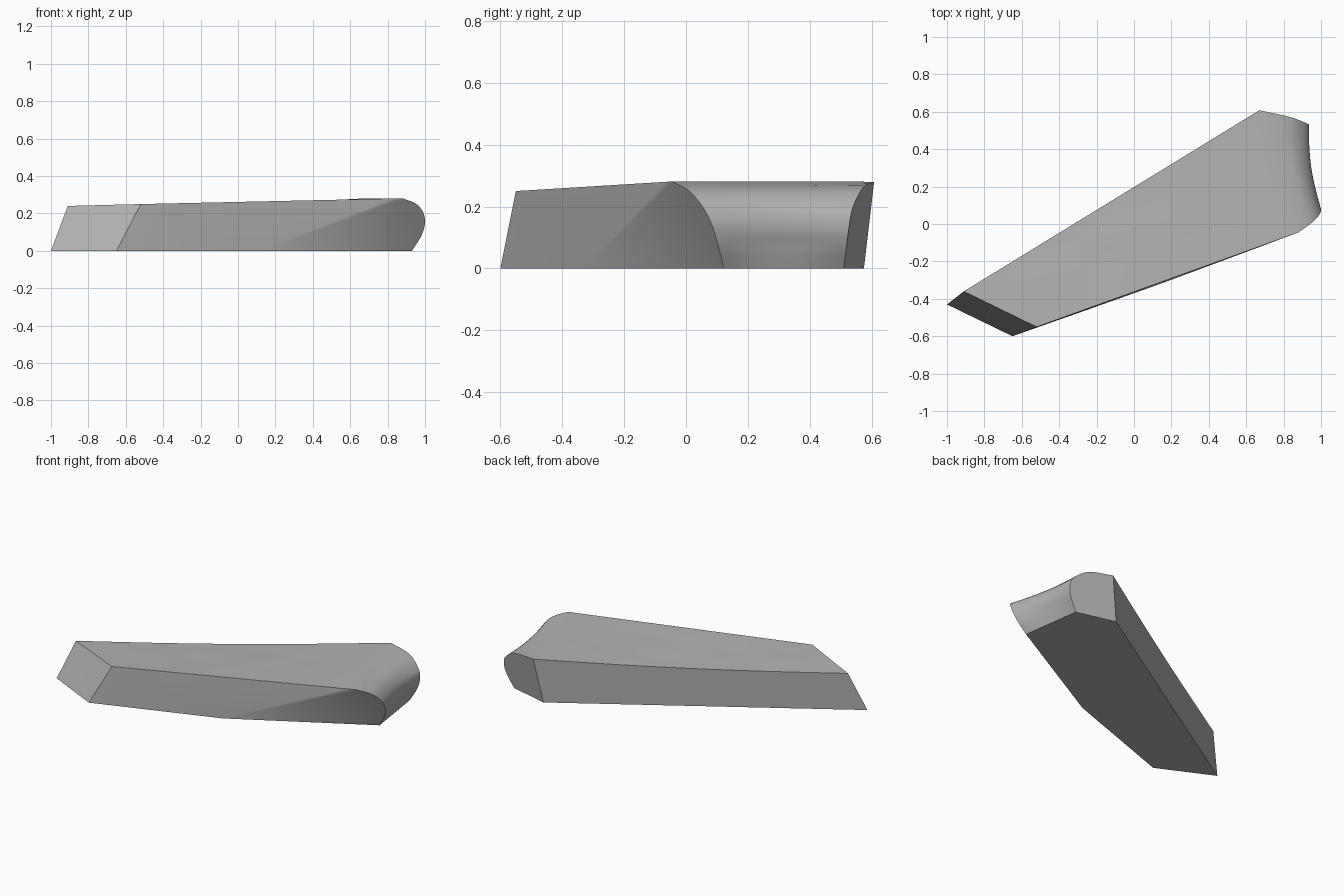
import bpy, bmesh, math
from mathutils import Vector, noise

cube = bpy.data.objects.get("Cube")
if cube:
    bpy.data.objects.remove(cube)

STATIONS, TOP_STEPS, RIM_STEPS = 16, 24, 4


def smooth_path(points):
    """Catmull-Rom curve through the points."""
    p = [Vector(q) for q in points]
    p = [2 * p[0] - p[1]] + p + [2 * p[-1] - p[-2]]
    out = []
    for a, b, c, d in zip(p, p[1:], p[2:], p[3:]):
        for i in range(RIM_STEPS):
            t = i / RIM_STEPS
            out.append(0.5 * (2 * b + (c - a) * t + (2 * a - 5 * b + 4 * c - d) * t ** 2
                              + (3 * b - a - 3 * c + d) * t ** 3))
    return out + [p[-2]]


# Rounded butt end: profile at the front side and at the back side, bottom to top
front_rim = smooth_path([(.93, .122, 0), (.98, .102, .08), (1, .08, .15),
                         (.988, .046, .21), (.95, .006, .253), (.88, -.045, .281)])
back_rim = smooth_path([(.875, .51, 0), (.92, .52, .08), (.935, .528, .14),
                        (.92, .54, .2), (.83, .573, .262), (.67, .608, .28)])
# Slanted narrow end: top and bottom corners
front_tip, back_tip = Vector((-.52, -.55, .25)), Vector((-.91, -.36, .24))
front_foot, back_foot = Vector((-.65, -.6, 0)), Vector((-1, -.43, 0))
front_keel, back_keel = Vector((.12, -.328, 0)), Vector((.62, .575, 0))

bm = bmesh.new()
rows = []
for s in range(STATIONS + 1):
    v = s / STATIONS
    belly = math.sin(math.pi * v)
    line = []
    # Hollowed butt end
    for i, (a, b) in enumerate(zip(front_rim, back_rim)):
        q = a.lerp(b, v)
        q.x -= .02 * belly * min(1, i / RIM_STEPS)
        line.append(q)
    # Gently uneven top, sagging toward the back edge
    crest, tip = line[-1], front_tip.lerp(back_tip, v)
    for i in range(1, TOP_STEPS + 1):
        u = i / TOP_STEPS
        q = crest.lerp(tip, u)
        q.z += math.sin(math.pi * u) * (-.014 * v + .005 * belly * noise.noise(q * 5))
        line.append(q)
    line.append(front_foot.lerp(back_foot, v))
    rows.append([bm.verts.new(q) for q in line])

for r, t in zip(rows, rows[1:]):
    for i in range(len(r) - 1):
        bm.faces.new((r[i], r[i + 1], t[i + 1], t[i]))

# Side faces: an angled cut beside the butt and a long wall
crest_index = len(front_rim) - 1
keels = []
for row, keel in ((rows[0], front_keel), (rows[-1], back_keel)):
    k = bm.verts.new(keel)
    keels.append(k)
    bm.faces.new(row[:crest_index + 1] + [k])
    bm.faces.new(row[crest_index:] + [k])

# Flat underside
bm.faces.new([r[0] for r in rows] + [keels[1]] + [r[-1] for r in reversed(rows)] + [keels[0]])
bmesh.ops.recalc_face_normals(bm, faces=bm.faces)

mesh = bpy.data.meshes.new("stone_wedge")
bm.to_mesh(mesh)
bm.free()
wedge = bpy.data.objects.new("stone_wedge", mesh)
bpy.context.collection.objects.link(wedge)

grey = bpy.data.materials.new("plain_grey")
grey.use_nodes = True
colour = (.45, .45, .45, 1)
grey.diffuse_color = colour
grey.node_tree.nodes["Principled BSDF"].inputs["Base Color"].default_value = colour
mesh.materials.append(grey)

bpy.ops.object.select_all(action='DESELECT')
wedge.select_set(True)
bpy.context.view_layer.objects.active = wedge
bpy.ops.object.shade_smooth_by_angle(angle=math.radians(30))
